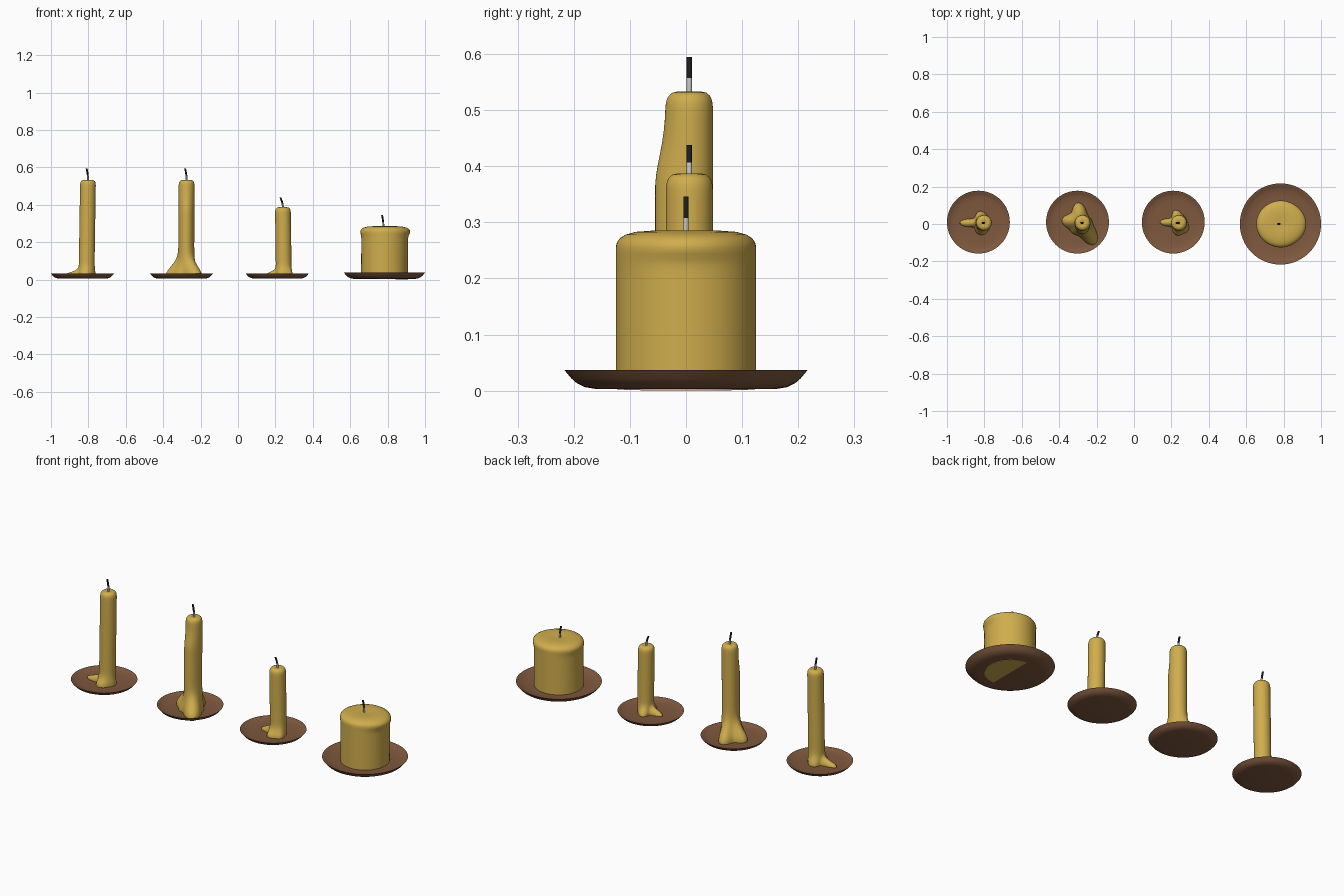
import bpy, bmesh
from math import sin, cos, pi, radians, exp

cube = bpy.data.objects.get("Cube")
if cube:
    bpy.data.objects.remove(cube, do_unlink=True)


def material(name, r, g, b):
    m = bpy.data.materials.new(name)
    m.use_nodes = True
    m.diffuse_color = (r, g, b, 1)
    bsdf = m.node_tree.nodes["Principled BSDF"]
    bsdf.inputs["Base Color"].default_value = (r, g, b, 1)
    bsdf.inputs["Roughness"].default_value = 0.6
    return m


WAX = material("yellow wax", 0.63, 0.42, 0.075)
CLAY = material("brown clay", 0.21, 0.098, 0.048)
CORD = material("pale cord", 0.55, 0.55, 0.55)
CHAR = material("charred black", 0.012, 0.012, 0.012)


def loft(name, rings, mats, rule=None):
    """Skin a stack of closed rings, bottom to top, and cap both ends."""
    bm = bmesh.new()
    loops = [[bm.verts.new(p) for p in ring] for ring in rings]
    count = len(loops[0])
    for low, high in zip(loops, loops[1:]):
        for i in range(count):
            j = (i + 1) % count
            bm.faces.new((low[i], low[j], high[j], high[i]))
    bm.faces.new(loops[0][::-1])
    bm.faces.new(loops[-1])
    bmesh.ops.recalc_face_normals(bm, faces=bm.faces)
    if rule:
        for f in bm.faces:
            f.material_index = rule(f.calc_center_median())
    mesh = bpy.data.meshes.new(name)
    bm.to_mesh(mesh)
    bm.free()
    for m in mats:
        mesh.materials.append(m)
    ob = bpy.data.objects.new(name, mesh)
    bpy.context.collection.objects.link(ob)
    bpy.ops.object.select_all(action="DESELECT")
    ob.select_set(True)
    bpy.context.view_layer.objects.active = ob
    bpy.ops.object.shade_smooth_by_angle(angle=radians(40))
    return ob


def circle(x, y, z, r, n):
    return [(x + r * cos(2 * pi * i / n), y + r * sin(2 * pi * i / n), z)
            for i in range(n)]


# Shallow saucer: outside from the foot to the rim, then the dished inside
SAUCER = [(0.74, 0), (0.83, 0.015), (0.90, 0.05), (0.94, 0.085), (1, 0.157),
          (0.985, 0.157), (0.92, 0.115), (0.82, 0.085), (0.65, 0.07), (0.1, 0.065)]


def plate(name, x, y, z, r):
    loft(name, [circle(x, y, z + h * r, r * f, 64) for f, h in SAUCER], [CLAY])


# Rounded top: share of the radius, drop below the crown
DOME = [(1, 0.03), (0.985, 0.021), (0.94, 0.013), (0.86, 0.007),
        (0.72, 0.002), (0.5, 0), (0.3, 0.001), (0.12, 0.003)]


def candle(name, foot, crown, r, lobes, tilt=0, steps=40, n=64):
    """Wax column; lobes = (angle, size, spread, height, fade up, fade down)."""
    shoulder = crown[2] - DOME[0][1]
    levels = [(foot[2] + (shoulder - foot[2]) * (k / steps) ** 1.7, 1)
              for k in range(steps)]
    levels += [(crown[2] - drop, f) for f, drop in DOME]
    rings = []
    for z, f in levels:
        t = (z - foot[2]) / (crown[2] - foot[2])
        cx, cy = (a + (b - a) * t for a, b in zip(foot[:2], crown[:2]))
        ring = []
        for i in range(n):
            a = 360 * i / n
            radius = r
            for ang, size, spread, height, up, down in lobes:
                d = (a - ang + 180) % 360 - 180
                h = (z - height) / (up if z > height else down)
                radius += size * exp(-(d / spread) ** 2 - h * h)
            dx = f * radius * cos(radians(a))
            dy = f * radius * sin(radians(a))
            ring.append((cx + dx, cy + dy, z - tilt * dx * (1 - t)))
        rings.append(ring)
    loft(name, rings, [WAX])


def wick(name, x, y, z, top, bend, burnt):
    steps = 10
    rings = [circle(x - bend * (k / steps) ** 2, y, z + (top - z) * k / steps, 0.005, 10)
             for k in range(steps + 1)]
    loft(name, rings, [CORD, CHAR], lambda c: int(c.z > burnt))


def drip(angle, size, spread, up):
    return (angle, size, spread, 0.02, up, 1)


# Saucers
plate("plate_far_right", -0.832, 0.01, 0.005, 0.168)
plate("plate_mid_right", -0.302, 0.01, 0.005, 0.168)
plate("plate_mid_left", 0.21, 0.01, 0.005, 0.168)
plate("plate_far_left", 0.783, 0, 0.003, 0.217)

# Tall candle with a thin tongue of spilt wax
candle("candle_far_right", (-0.81, 0.006, 0.01), (-0.802, 0.006, 0.533), 0.042,
       [drip(180, 0.08, 17, 0.024), drip(105, 0.022, 38, 0.035),
        drip(260, 0.024, 45, 0.035), drip(0, 0.006, 40, 0.04)])

# Tall candle with a wide melted skirt and a run down its front
candle("candle_mid_right", (-0.277, 0.006, 0.01), (-0.275, 0.006, 0.533), 0.042,
       [drip(103, 0.068, 32, 0.07), drip(172, 0.066, 30, 0.07),
        drip(225, 0.025, 30, 0.06), drip(302, 0.078, 30, 0.065),
        drip(0, 0.012, 50, 0.07), (270, 0.019, 45, 0.36, 0.08, 1)])

# Short candle with a small puddle
candle("candle_mid_left", (0.245, 0.006, 0.01), (0.24, 0.006, 0.387), 0.042,
       [drip(178, 0.064, 18, 0.024), drip(112, 0.03, 30, 0.03),
        drip(255, 0.026, 35, 0.032), drip(315, 0.018, 30, 0.035)])

# Broad pillar candle with a sagging lip, leaning slightly through its saucer
candle("candle_far_left", (0.783, 0, 0.003), (0.785, 0, 0.285), 0.125,
       [(0, 0.011, 40, 0.255, 0.05, 0.018), (180, 0.006, 45, 0.255, 0.05, 0.02)],
       tilt=0.024)

# Wicks
wick("wick_far_right", -0.801, 0.006, 0.52, 0.595, 0.009, 0.56)
wick("wick_mid_right", -0.274, 0.006, 0.52, 0.595, 0.009, 0.56)
wick("wick_mid_left", 0.241, 0.006, 0.375, 0.438, 0.014, 0.408)
wick("wick_far_left", 0.778, 0, 0.27, 0.346, 0.008, 0.306)
